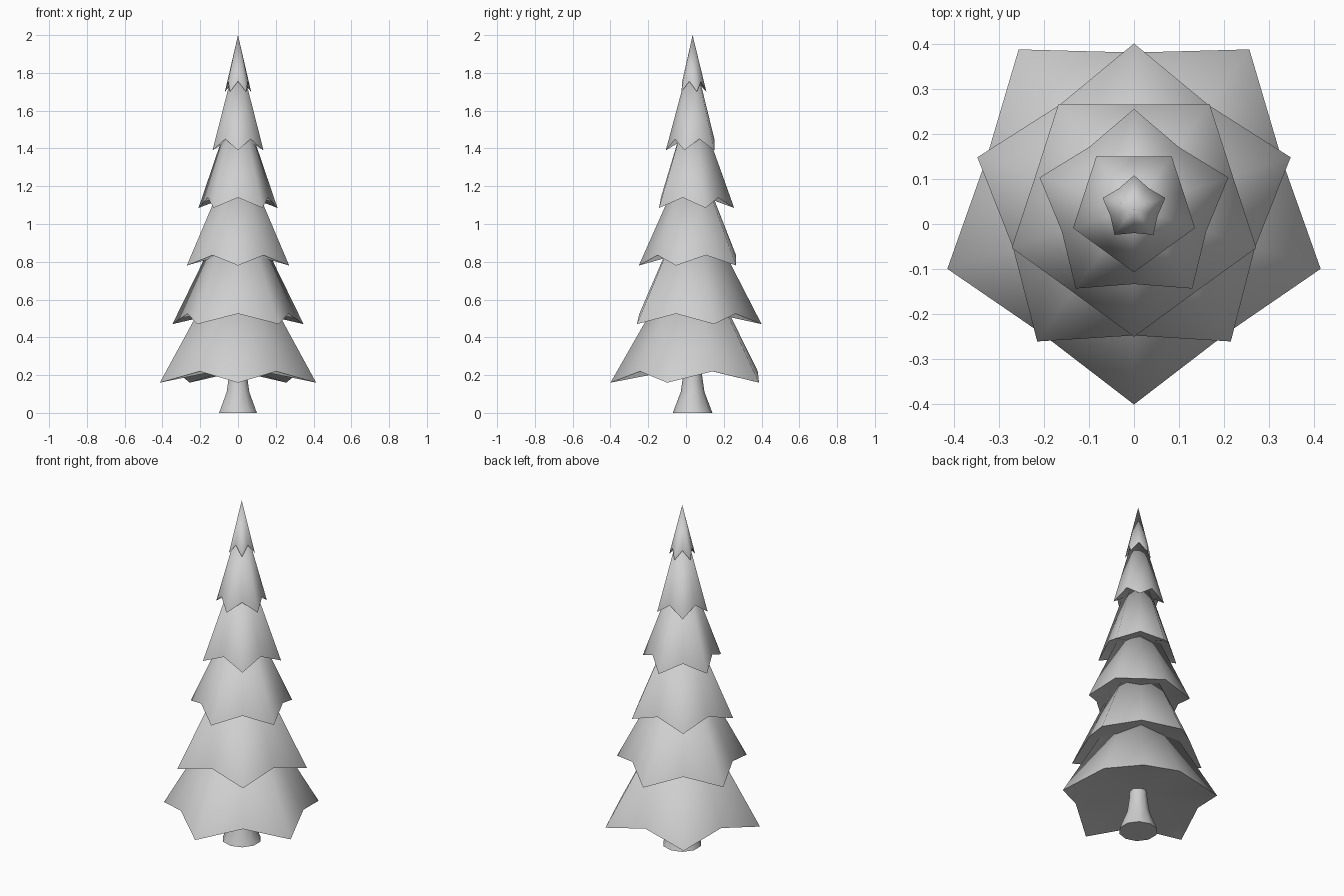
import bpy
import bmesh
from math import cos, sin, pi, radians

cube = bpy.data.objects.get("Cube")
if cube:
    bpy.data.objects.remove(cube, do_unlink=True)

AXIS_Y = 0.035   # trunk axis sits slightly behind the centre
SIDES = 10

grey = bpy.data.materials.new("plain grey")
grey.use_nodes = True
grey.diffuse_color = (0.62, 0.62, 0.62, 1)
grey.node_tree.nodes["Principled BSDF"].inputs["Base Color"].default_value = grey.diffuse_color


def ring(bm, start, radii, heights):
    """Ring of vertices whose radius and height alternate between two values."""
    verts = []
    for i in range(SIDES):
        a = start + 2 * pi * i / SIDES
        r, z = radii[i % 2], heights[i % 2]
        verts.append(bm.verts.new((r * cos(a), AXIS_Y + r * sin(a), z)))
    return verts


def finish(name, bm, angle):
    bmesh.ops.recalc_face_normals(bm, faces=bm.faces)
    mesh = bpy.data.meshes.new(name)
    bm.to_mesh(mesh)
    bm.free()
    mesh.materials.append(grey)
    obj = bpy.data.objects.new(name, mesh)
    bpy.context.collection.objects.link(obj)
    bpy.ops.object.select_all(action='DESELECT')
    obj.select_set(True)
    bpy.context.view_layer.objects.active = obj
    bpy.ops.object.shade_smooth_by_angle(angle=radians(angle))


def branch_tier(name, start, tip_r, notch_r, tip_z, notch_z, apex_z, under_z):
    """Five-pointed skirt of branches with a shallow hollow underside."""
    bm = bmesh.new()
    rim = ring(bm, start, (tip_r, notch_r), (tip_z, notch_z))
    apex = bm.verts.new((0, AXIS_Y, apex_z))
    hollow = bm.verts.new((0, AXIS_Y, under_z))
    for i, v in enumerate(rim):
        w = rim[(i + 1) % SIDES]
        bm.faces.new((v, w, apex))
        bm.faces.new((w, v, hollow))
    finish(name, bm, 85)


# Trunk: flared base, capped at both ends
bm = bmesh.new()
rings = [ring(bm, pi / 2, (r, r), (z, z))
         for r, z in ((0.105, 0), (0.063, 0.11), (0.05, 0.2), (0.045, 0.3))]
for low, high in zip(rings, rings[1:]):
    for i in range(SIDES):
        j = (i + 1) % SIDES
        bm.faces.new((low[i], low[j], high[j], high[i]))
bm.faces.new(rings[0])
bm.faces.new(rings[-1])
finish("trunk", bm, 50)

# Branch tiers, each turned half a point against the one below:
# tip radius, notch radius, tip height, notch height, apex height
tiers = [
    (0.435, 0.345, 0.16, 0.22, 0.92),
    (0.365, 0.282, 0.47, 0.525, 1.18),
    (0.285, 0.23, 0.78, 0.835, 1.42),
    (0.22, 0.168, 1.085, 1.14, 1.7),
    (0.142, 0.115, 1.39, 1.45, 1.92),
    (0.073, 0.055, 1.70, 1.755, 2.0),
]
for n, (tip_r, notch_r, tip_z, notch_z, apex_z) in enumerate(tiers):
    start = -pi / 2 if n % 2 == 0 else pi / 2
    branch_tier(f"branch_tier_{n + 1}", start, tip_r, notch_r,
                tip_z, notch_z, apex_z, notch_z + 0.025)
